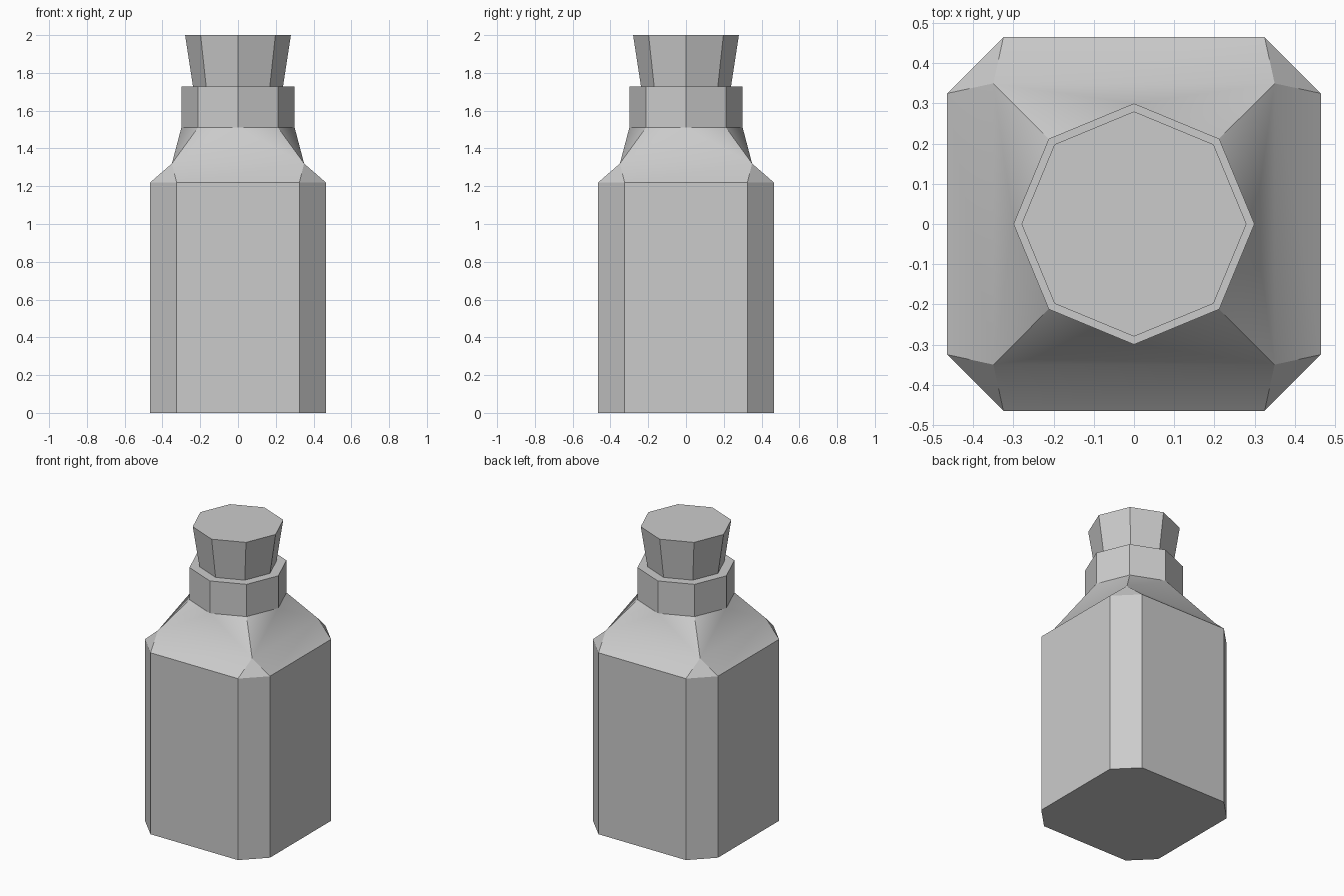
import bpy, bmesh
from math import pi, cos, sin

if "Cube" in bpy.data.objects:
    bpy.data.objects.remove(bpy.data.objects["Cube"])


def ring(bm, pts, z):
    return [bm.verts.new((x, y, z)) for x, y in pts]


def octagon(r):
    return [(r * cos(i * pi / 4), r * sin(i * pi / 4)) for i in range(8)]


def four_way(pts):
    # repeat points around z in quarter turns
    out = []
    for _ in range(4):
        out += pts
        pts = [(-y, x) for x, y in pts]
    return out


def walls(bm, low, high):
    n = len(low)
    for i in range(n):
        j = (i + 1) % n
        bm.faces.new((low[i], low[j], high[j], high[i]))


def finish(bm, name):
    bmesh.ops.recalc_face_normals(bm, faces=bm.faces[:])
    me = bpy.data.meshes.new(name)
    bm.to_mesh(me)
    bm.free()
    ob = bpy.data.objects.new(name, me)
    bpy.context.collection.objects.link(ob)
    return ob


# Bottle: chamfered square body, shoulder and octagonal neck
bm = bmesh.new()
body = four_way([(0.465, -0.325), (0.465, 0.325)])
base = ring(bm, body, 0)
top = ring(bm, body, 1.22)
corner = ring(bm, four_way([(0.35, 0.35)]), 1.32)
neck = ring(bm, octagon(0.3), 1.51)
rim = ring(bm, octagon(0.3), 1.727)
bm.faces.new(base[::-1])
walls(bm, base, top)
walls(bm, neck, rim)
bm.faces.new(rim)

# Shoulder: four smooth sides separated by corner facets
for k in range(4):
    a, b = corner[k - 1], corner[k]
    mid = neck[2 * k]
    side = [bm.faces.new((top[2 * k], top[2 * k + 1], b, a)),
            bm.faces.new((a, b, mid)),
            bm.faces.new((b, neck[2 * k + 1], mid)),
            bm.faces.new((a, mid, neck[2 * k - 1]))]
    for f in side:
        f.smooth = True
    bm.faces.new((top[2 * k + 1], top[(2 * k + 2) % 8], b))
    for e in {e for f in side for e in f.edges}:
        e.smooth = all(f in side for f in e.link_faces)
for k in range(4):
    bm.edges.get((corner[k], neck[2 * k + 1])).smooth = False
finish(bm, "bottle")

# Tapered stopper
bm = bmesh.new()
low = ring(bm, octagon(0.234), 1.70)
high = ring(bm, octagon(0.28), 2.0)
walls(bm, low, high)
bm.faces.new(low[::-1])
bm.faces.new(high)
finish(bm, "stopper")
